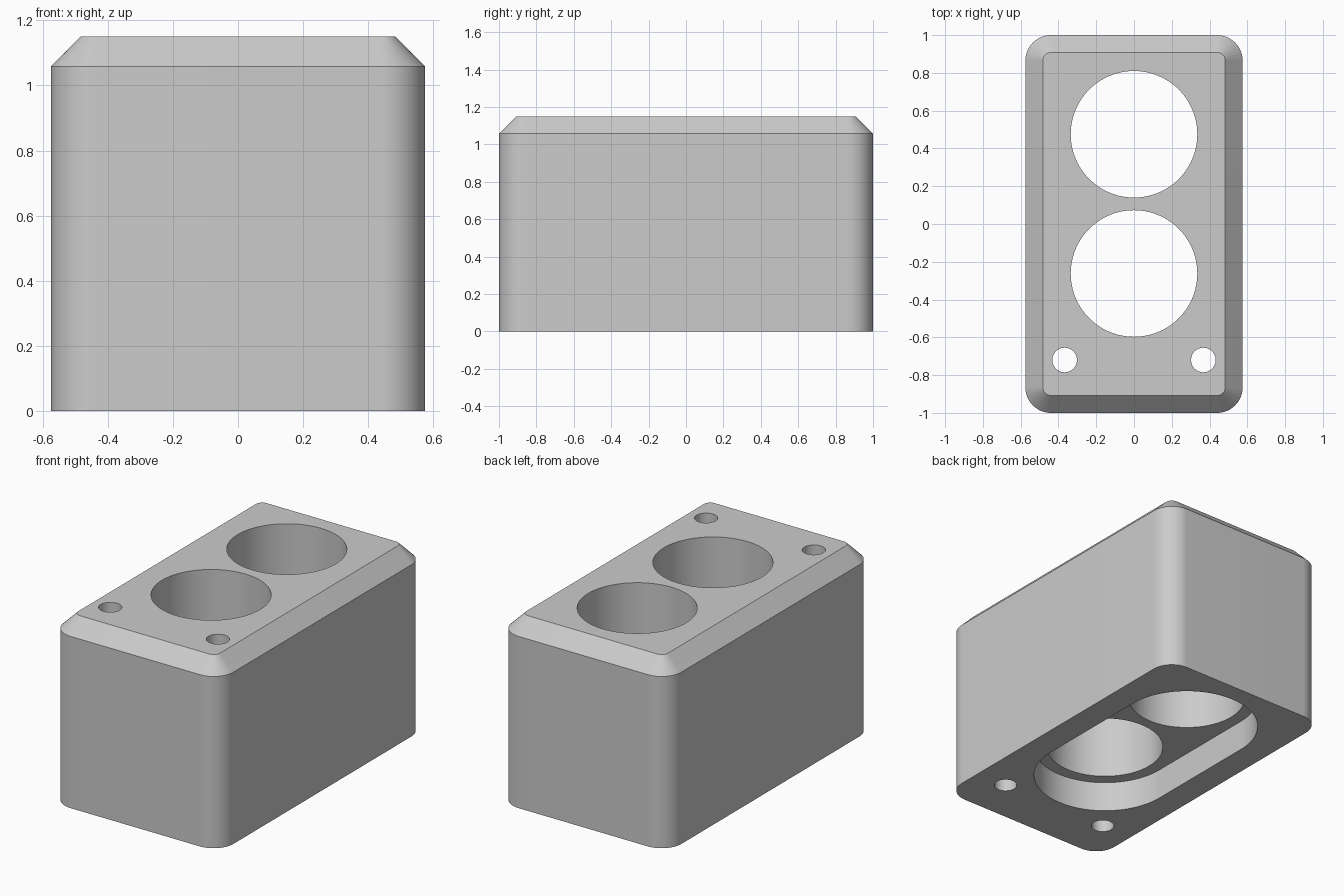
import bpy, bmesh, math

if "Cube" in bpy.data.objects:
    bpy.data.objects.remove(bpy.data.objects["Cube"], do_unlink=True)

grey = bpy.data.materials.new("plain grey")
grey.use_nodes = True
grey.diffuse_color = (0.6, 0.6, 0.6, 1)
grey.node_tree.nodes["Principled BSDF"].inputs["Base Color"].default_value = (0.6, 0.6, 0.6, 1)

HALF_X, HALF_Y, HEIGHT = 0.575, 1.0, 1.15
CHAMFER, CORNER = 0.092, 0.135
BORE_R, BORES = 0.335, (0.475, -0.262)
SLOT_R, SLOT_DEPTH = 0.41, 0.187
PIN_R, PIN_X, PIN_Y = 0.065, 0.367, -0.72


def rounded_rect(hx, hy, r, cy=0, steps=16):
    """Outline of a rectangle with rounded corners, counter-clockwise."""
    pts = []
    for q, (sx, sy) in enumerate([(1, 1), (-1, 1), (-1, -1), (1, -1)]):
        for i in range(steps + 1):
            a = math.pi / 2 * (q + i / steps)
            pts.append((sx * (hx - r) + r * math.cos(a),
                        cy + sy * (hy - r) + r * math.sin(a)))
    return pts


def circle(r, cx, cy, n=96):
    return [(cx + r * math.cos(math.tau * i / n), cy + r * math.sin(math.tau * i / n))
            for i in range(n)]


def loft(name, layers):
    """Solid through a stack of (outline, z) layers, capped at both ends."""
    bm = bmesh.new()
    rings = [[bm.verts.new((x, y, z)) for x, y in pts] for pts, z in layers]
    for a, b in zip(rings, rings[1:]):
        for i in range(len(a)):
            j = (i + 1) % len(a)
            bm.faces.new((a[i], a[j], b[j], b[i]))
    bm.faces.new(rings[0][::-1])
    bm.faces.new(rings[-1])
    bmesh.ops.remove_doubles(bm, verts=bm.verts, dist=1e-5)
    mesh = bpy.data.meshes.new(name)
    bm.to_mesh(mesh)
    bm.free()
    mesh.materials.append(grey)
    obj = bpy.data.objects.new(name, mesh)
    bpy.context.collection.objects.link(obj)
    return obj


# Block with rounded upright corners and a chamfered top
outer = rounded_rect(HALF_X, HALF_Y, CORNER)
inner = rounded_rect(HALF_X - CHAMFER, HALF_Y - CHAMFER, CORNER - CHAMFER)
block = loft("housing_block", [(outer, 0), (outer, HEIGHT - CHAMFER), (inner, HEIGHT)])

# Cutters: underside slot, two large bores, two small pin holes
mid = sum(BORES) / 2
reach = (BORES[0] - BORES[1]) / 2 + SLOT_R
slot = rounded_rect(SLOT_R, reach, SLOT_R, mid, 32)
cutters = [loft("slot_cutter", [(slot, -0.2), (slot, SLOT_DEPTH)])]
holes = [(BORE_R, 0, y) for y in BORES] + [(PIN_R, s * PIN_X, PIN_Y) for s in (-1, 1)]
for r, x, y in holes:
    ring = circle(r, x, y)
    cutters.append(loft("hole_cutter", [(ring, -0.3), (ring, HEIGHT + 0.2)]))

bpy.ops.object.select_all(action="DESELECT")
bpy.context.view_layer.objects.active = block
block.select_set(True)
for cutter in cutters:
    cutter.hide_render = True
    mod = block.modifiers.new("cut", "BOOLEAN")
    mod.operation = "DIFFERENCE"
    mod.solver = "EXACT"
    mod.object = cutter
    bpy.ops.object.modifier_apply(modifier=mod.name)
for cutter in cutters:
    bpy.data.objects.remove(cutter, do_unlink=True)

bpy.ops.object.shade_smooth_by_angle(angle=math.radians(30))
